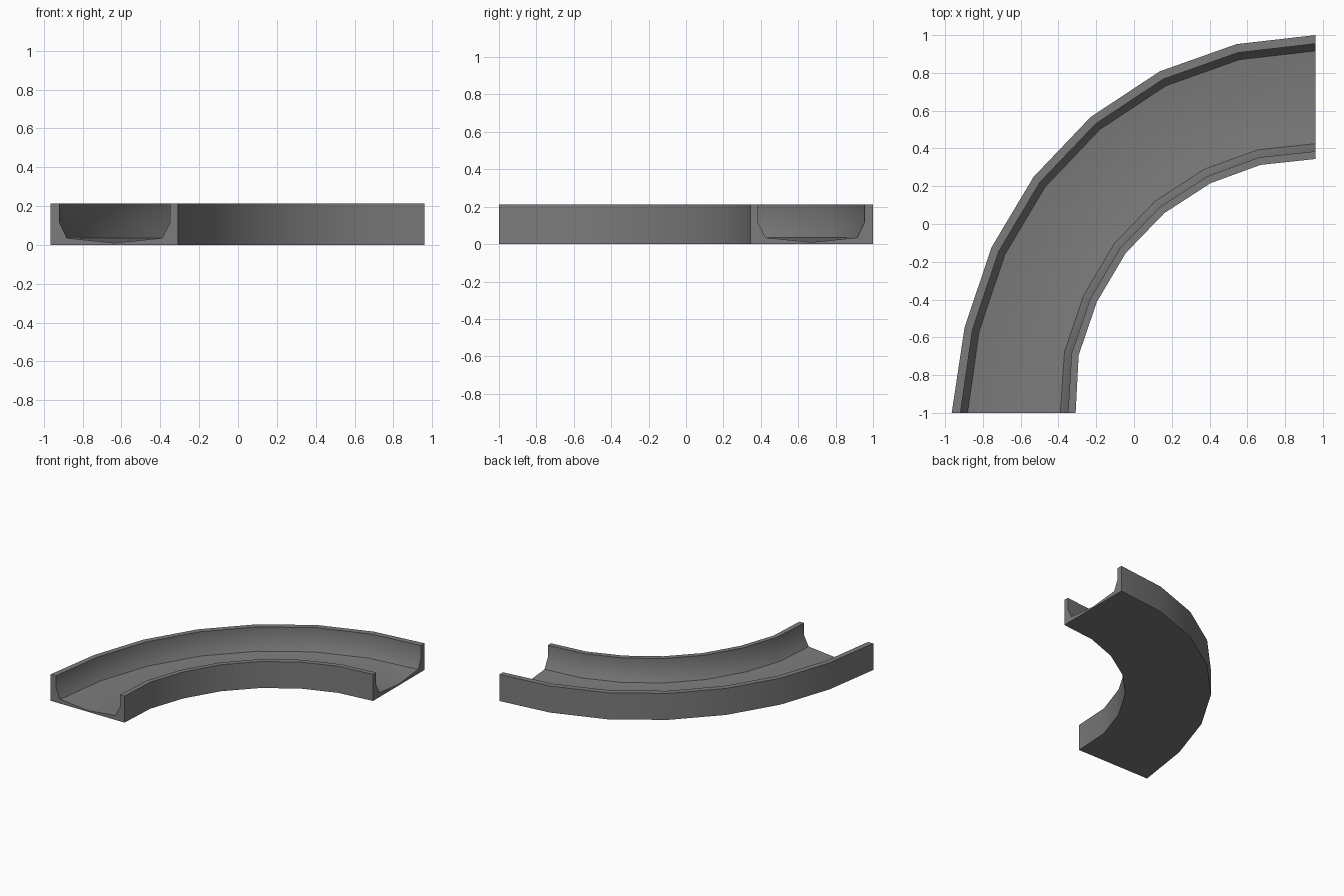
import bpy, bmesh
from math import radians
from mathutils import Vector

cube = bpy.data.objects.get("Cube")
if cube:
    bpy.data.objects.remove(cube, do_unlink=True)

# Plain grey material
grey = bpy.data.materials.new("stone_grey")
grey.use_nodes = True
colour = (0.2, 0.2, 0.2, 1)
grey.diffuse_color = colour
bsdf = grey.node_tree.nodes["Principled BSDF"]
bsdf.inputs["Base Color"].default_value = colour
bsdf.inputs["Roughness"].default_value = 0.8

# Plan of the quarter bend: outer and inner rim at each station
outer = [(-.965, -1), (-.897, -.548), (-.755, -.125), (-.532, .249),
         (-.23, .566), (.136, .808), (.542, .952), (.96, 1)]
inner = [(-.309, -1), (-.293, -.695), (-.197, -.413), (-.044, -.154),
         (.161, .058), (.405, .216), (.67, .313), (.96, .344)]

# Channel section: share of the width from outer to inner, and height
section = [(0, 0), (0, .213), (.07, .213), (.07, .115), (.128, .035),
           (.5, .01), (.876, .035), (.938, .115), (.938, .213), (1, .213), (1, 0)]

# Loft the section along the bend and cap both ends
bm = bmesh.new()
rings = []
for a, b in zip(outer, inner):
    a, b = Vector((*a, 0)), Vector((*b, 0))
    rings.append([bm.verts.new(a.lerp(b, s) + Vector((0, 0, z))) for s, z in section])
n = len(section)
for r, q in zip(rings, rings[1:]):
    for i in range(n):
        j = (i + 1) % n
        bm.faces.new((r[i], r[j], q[j], q[i]))
bm.faces.new(rings[0])
bm.faces.new(rings[-1][::-1])
bmesh.ops.recalc_face_normals(bm, faces=bm.faces)

mesh = bpy.data.meshes.new("curved_channel")
bm.to_mesh(mesh)
bm.free()
mesh.materials.append(grey)
channel = bpy.data.objects.new("curved_channel", mesh)
bpy.context.collection.objects.link(channel)

# Smooth along the bend, crisp at the rims
bpy.ops.object.select_all(action='DESELECT')
channel.select_set(True)
bpy.context.view_layer.objects.active = channel
bpy.ops.object.shade_smooth_by_angle(angle=radians(40))
